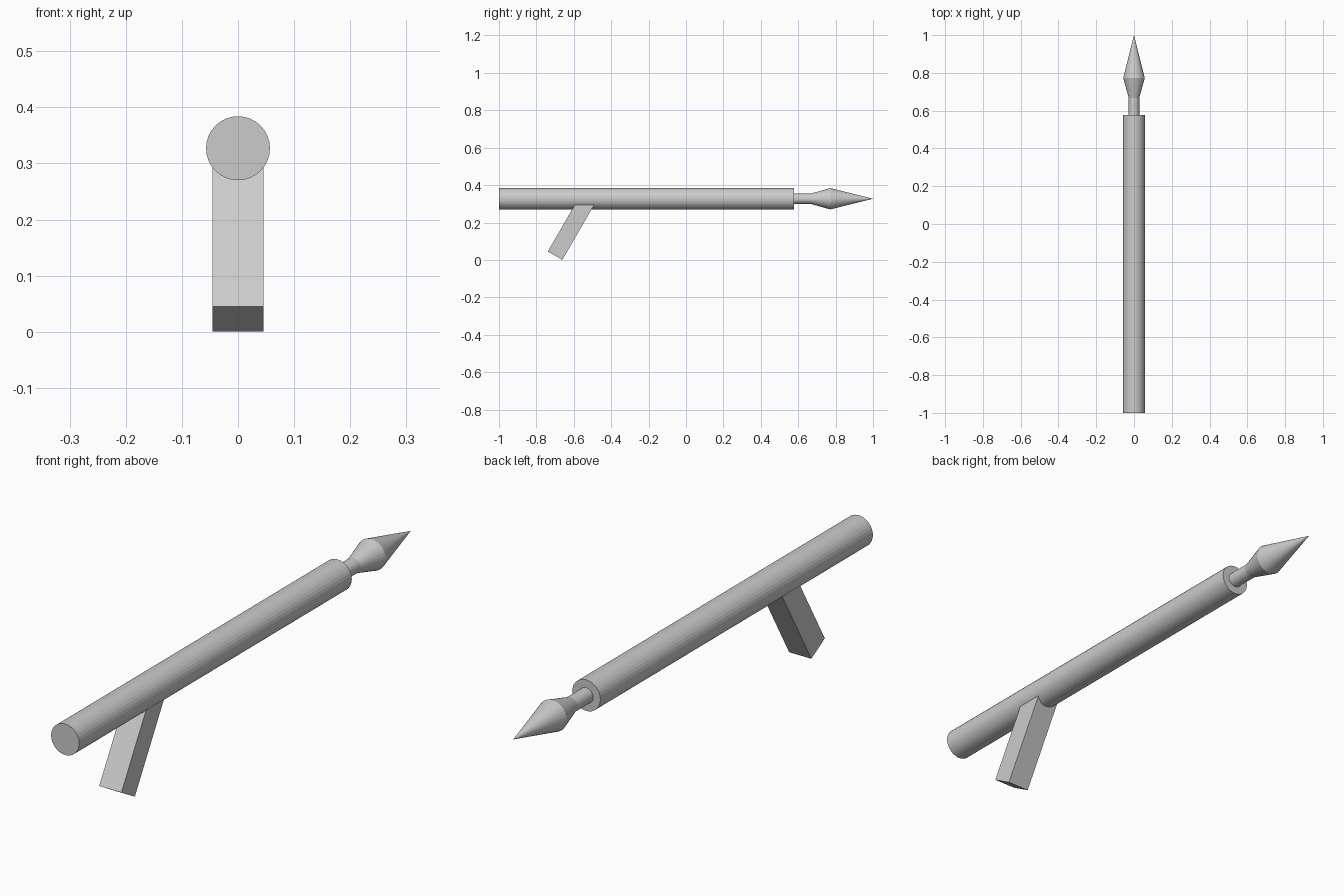
import bpy, bmesh
from math import cos, sin, pi, radians
from mathutils import Matrix

if "Cube" in bpy.data.objects:
    bpy.data.objects.remove(bpy.data.objects["Cube"])

SIDES = 32
AXIS_Z = 0.327


def make_object(name, bm):
    bmesh.ops.recalc_face_normals(bm, faces=bm.faces)
    mesh = bpy.data.meshes.new(name)
    bm.to_mesh(mesh)
    bm.free()
    ob = bpy.data.objects.new(name, mesh)
    bpy.context.collection.objects.link(ob)
    return ob


def turned(name, profile):
    """Closed solid of revolution along y from (y, radius) pairs; radius 0 is a tip."""
    bm = bmesh.new()
    rings = []
    for y, r in profile:
        count = SIDES if r else 1
        rings.append([bm.verts.new((r * cos(2 * pi * i / SIDES), y,
                                    AXIS_Z + r * sin(2 * pi * i / SIDES)))
                      for i in range(count)])
    for a, b in zip(rings, rings[1:]):
        for i in range(SIDES):
            j = (i + 1) % SIDES
            if len(b) == 1:
                bm.faces.new((a[i], a[j], b[0]))
            else:
                bm.faces.new((a[i], a[j], b[j], b[i]))
    for ring in (rings[0], rings[-1]):
        if len(ring) > 1:
            bm.faces.new(ring)
    return make_object(name, bm)


# Launch tube
turned("tube", [(-1.0, 0.057), (0.577, 0.057)])

# Neck, flared base and pointed tip of the warhead
turned("warhead", [(0.56, 0.028), (0.668, 0.028), (0.772, 0.057), (1.0, 0)])

# Square grip, leaning back and running up into the tube
WIDTH, LENGTH = 0.09, 0.35
bm = bmesh.new()
bmesh.ops.create_cube(bm, size=1)
bm.transform(Matrix.Translation((0, -0.7, 0.0225))
             @ Matrix.Rotation(radians(-30), 4, 'X')
             @ Matrix.Translation((0, 0, LENGTH / 2))
             @ Matrix.Diagonal((WIDTH, WIDTH, LENGTH, 1)))
make_object("grip", bm)
